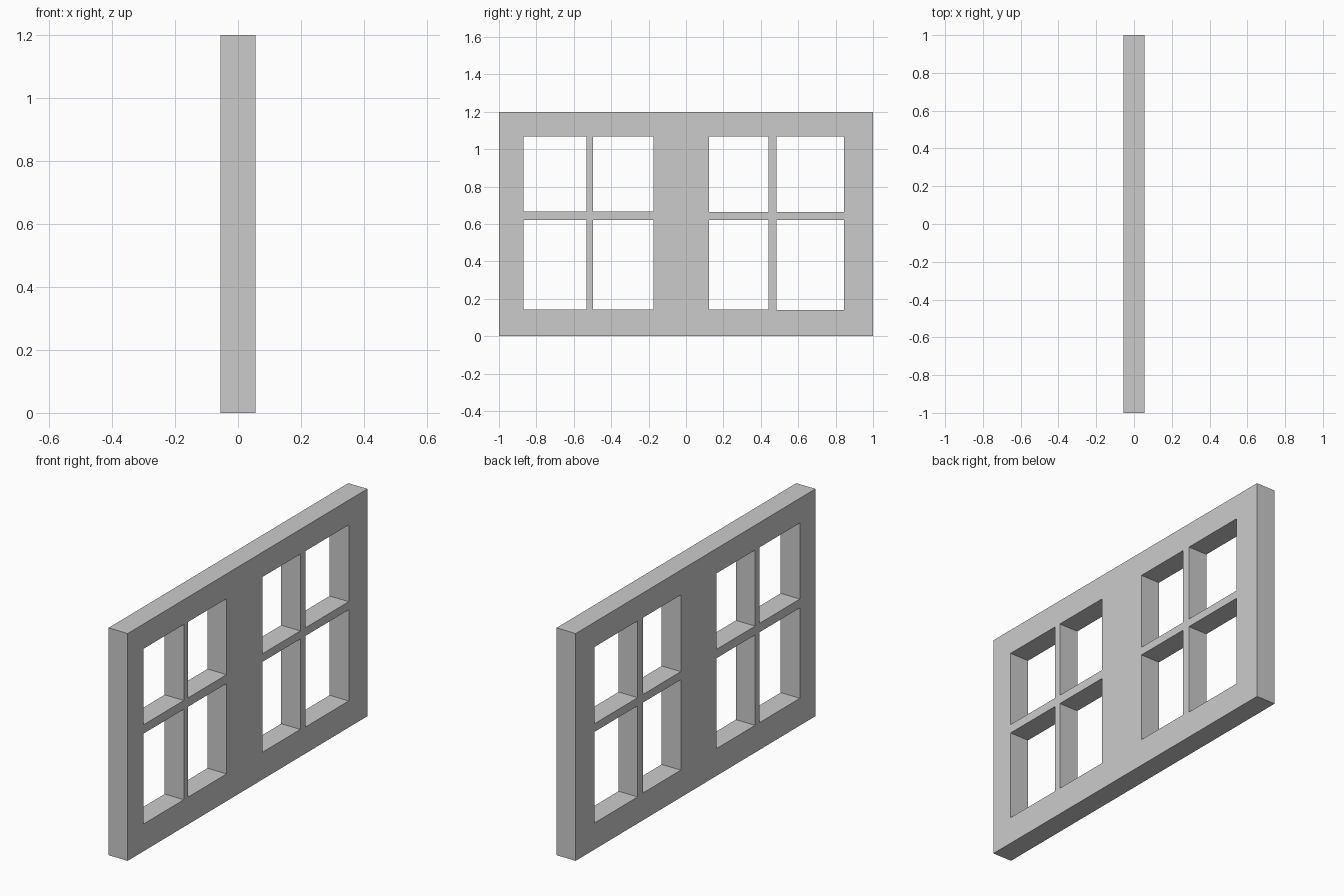
import bpy, bmesh
from mathutils import Matrix, Vector

if "Cube" in bpy.data.objects:
    bpy.data.objects.remove(bpy.data.objects["Cube"])


def boxes(name, bounds):
    """One object made of axis-aligned boxes given as (low corner, high corner)."""
    bm = bmesh.new()
    for lo, hi in bounds:
        lo, hi = Vector(lo), Vector(hi)
        m = Matrix.Translation((lo + hi) / 2) @ Matrix.Diagonal((*(hi - lo), 1))
        bmesh.ops.create_cube(bm, size=1, matrix=m)
    me = bpy.data.meshes.new(name)
    bm.to_mesh(me)
    bm.free()
    ob = bpy.data.objects.new(name, me)
    bpy.context.collection.objects.link(ob)
    return ob


# Solid slab
T = 0.056
frame = boxes("window_frame", [((-T, -1, 0), (T, 1, 1.2))])

# Pane openings: (y range), bottom of lower pane, bottom of upper pane
columns = [(-0.87, -0.532, 0.144, 0.668), (-0.496, -0.175, 0.144, 0.668),
           (0.123, 0.44, 0.144, 0.664), (0.483, 0.844, 0.14, 0.664)]
panes = []
for y0, y1, low, mid in columns:
    for z0, z1 in ((low, 0.621), (mid, 1.069)):
        panes.append(((-0.2, y0, z0), (0.2, y1, z1)))
cutter = boxes("pane_cutter", panes)
cutter.hide_render = True

# Cut the openings, then drop the cutter
mod = frame.modifiers.new("panes", 'BOOLEAN')
mod.operation = 'DIFFERENCE'
mod.solver = 'EXACT'
mod.object = cutter
bpy.context.view_layer.objects.active = frame
bpy.ops.object.modifier_apply(modifier=mod.name)
bpy.data.objects.remove(cutter)
